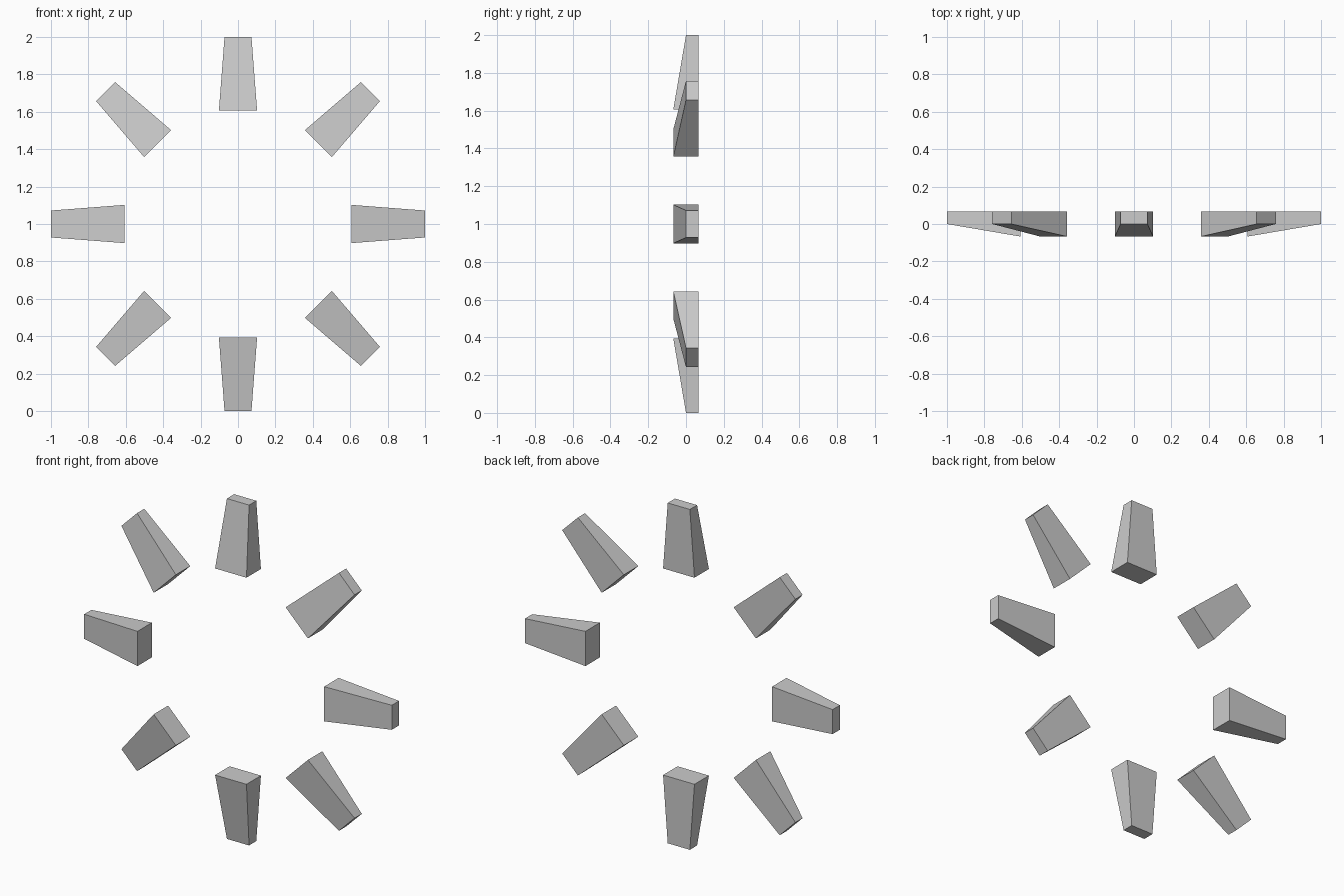
import bpy, bmesh
from math import pi
from mathutils import Matrix

if "Cube" in bpy.data.objects:
    bpy.data.objects.remove(bpy.data.objects["Cube"])

COUNT = 8
CENTRE_Z = 1.0
R_IN, R_OUT = 0.607, 1.0        # radial reach of each block
W_IN, W_OUT = 0.102, 0.072      # half widths
BACK, FRONT_IN, FRONT_OUT = 0.067, -0.067, 0.0


def tapered_block(name, angle):
    """Cube tapered towards its outer end, turned about the ring centre."""
    bm = bmesh.new()
    bmesh.ops.create_cube(bm, size=2)
    for v in bm.verts:
        outer = v.co.z > 0
        v.co.x *= W_OUT if outer else W_IN
        front = FRONT_OUT if outer else FRONT_IN
        v.co.y = BACK if v.co.y > 0 else front
        v.co.z = R_OUT if outer else R_IN
    bm.transform(Matrix.Translation((0, 0, CENTRE_Z)) @ Matrix.Rotation(angle, 4, 'Y'))
    mesh = bpy.data.meshes.new(name)
    bm.to_mesh(mesh)
    bm.free()
    bpy.context.collection.objects.link(bpy.data.objects.new(name, mesh))


# Ring of separate blocks, sloped front faces towards -y
for i in range(COUNT):
    tapered_block(f"ring_block_{i + 1}", i * 2 * pi / COUNT)
